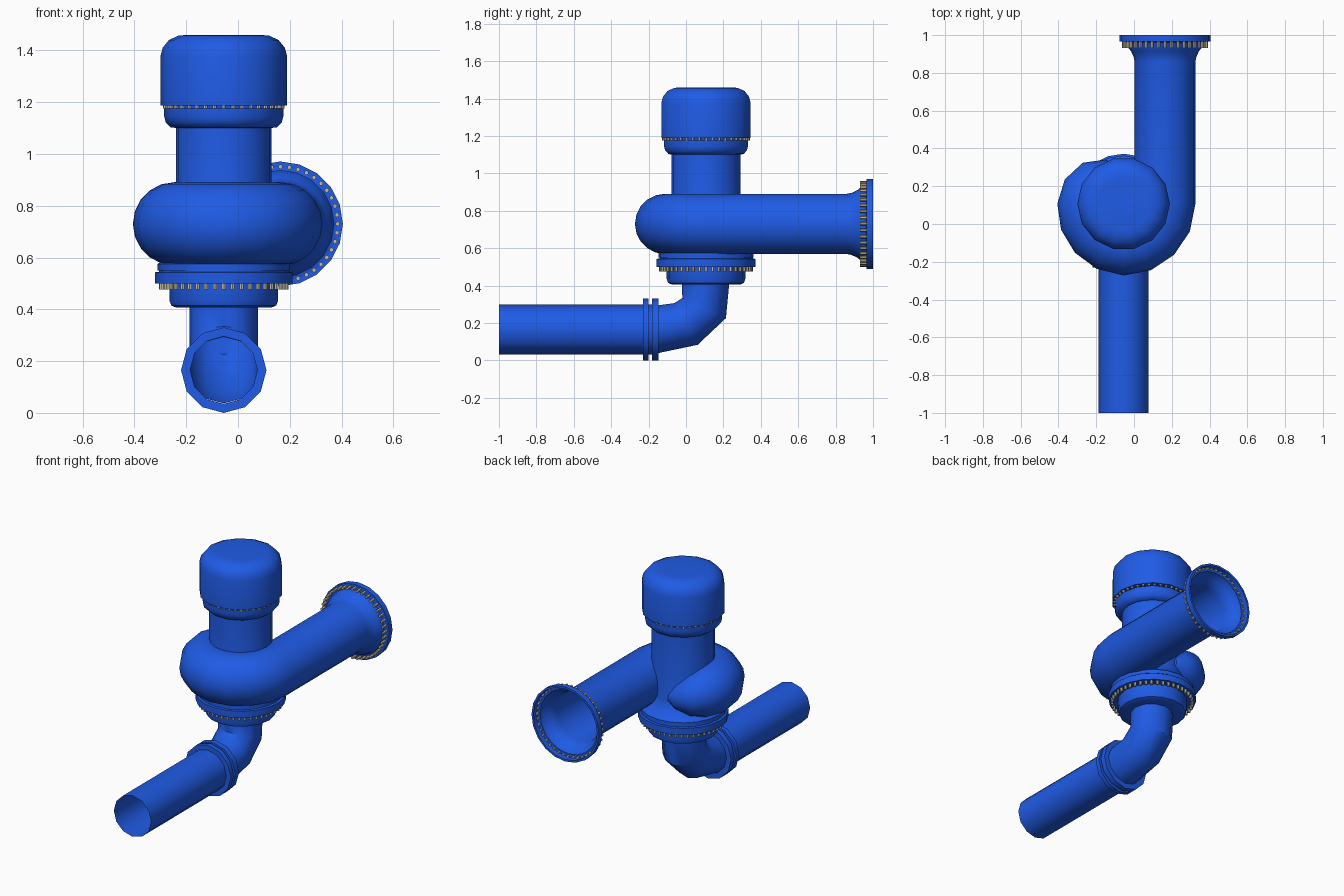
import bpy, bmesh, math
from mathutils import Vector, Matrix

if "Cube" in bpy.data.objects:
    bpy.data.objects.remove(bpy.data.objects["Cube"])

CX, CY = -0.055, 0.107          # vertical pump axis
OX, OZ = 0.164, 0.73            # outlet axis
IZ = 0.165                      # inlet axis height


def material(name, rgb):
    m = bpy.data.materials.new(name)
    m.diffuse_color = (*rgb, 1)
    m.use_nodes = True
    m.node_tree.nodes["Principled BSDF"].inputs["Base Color"].default_value = m.diffuse_color
    return m


BLUE = material("blue paint", (0.014, 0.105, 0.79))
METAL = material("bolt metal", (0.56, 0.51, 0.36))


def finish(name, bm, mat, angle=40):
    me = bpy.data.meshes.new(name)
    bm.to_mesh(me)
    bm.free()
    me.materials.append(mat)
    ob = bpy.data.objects.new(name, me)
    bpy.context.collection.objects.link(ob)
    bpy.ops.object.select_all(action='DESELECT')
    ob.select_set(True)
    bpy.context.view_layer.objects.active = ob
    bpy.ops.object.shade_smooth_by_angle(angle=math.radians(angle))
    return ob


def loft(name, rings, cap_start=False, cap_end=False):
    """Skin a list of point rings."""
    bm = bmesh.new()
    rows = [[bm.verts.new(p) for p in r] for r in rings]
    n = len(rows[0])
    for a, b in zip(rows, rows[1:]):
        for i in range(n):
            j = (i + 1) % n
            bm.faces.new((a[i], a[j], b[j], b[i]))
    if cap_start:
        bm.faces.new(rows[0][::-1])
    if cap_end:
        bm.faces.new(rows[-1])
    bmesh.ops.recalc_face_normals(bm, faces=bm.faces)
    return finish(name, bm, BLUE)


def ring(c, u, v, ru, rv, n):
    c, u, v = Vector(c), Vector(u), Vector(v)
    return [c + u * ru * math.cos(2 * math.pi * i / n) + v * rv * math.sin(2 * math.pi * i / n)
            for i in range(n)]


def lathe_z(name, profile, n, **caps):
    return loft(name, [ring((CX, CY, h), (1, 0, 0), (0, 1, 0), r, r, n) for r, h in profile], **caps)


def lathe_y(name, x, z, profile, n, **caps):
    return loft(name, [ring((x, h, z), (1, 0, 0), (0, 0, 1), r, r, n) for r, h in profile], **caps)


def bolts(name, centre, u, v, radius, count, length, size=0.008):
    bm = bmesh.new()
    axis = Vector(u).cross(Vector(v))
    rot = axis.to_track_quat('Z', 'Y').to_matrix().to_4x4()
    for p in ring(centre, u, v, radius, radius, count):
        bmesh.ops.create_cone(bm, cap_ends=True, segments=6, radius1=size, radius2=size,
                              depth=length, matrix=Matrix.Translation(p) @ rot)
    return finish(name, bm, METAL, 30)


X, Y, Z = (1, 0, 0), (0, 1, 0), (0, 0, 1)

# Motor on top
lathe_z("motor_cap", [(0.2, 1.188), (0.245, 1.188), (0.245, 1.375), (0.236, 1.41), (0.212, 1.44),
                      (0.175, 1.457), (0.14, 1.46)], 14, cap_start=True, cap_end=True)
lathe_z("motor_base", [(0.18, 1.1), (0.205, 1.103), (0.224, 1.122), (0.23, 1.145), (0.23, 1.176),
                       (0.2, 1.19)], 14, cap_start=True, cap_end=True)
bolts("motor_bolts", (CX, CY, 1.183), X, Y, 0.228, 40, 0.014, 0.008)

# Neck and casing core, flaring to the lower flange
lathe_z("casing_core", [(0.185, 1.11), (0.185, 0.68), (0.2, 0.63), (0.235, 0.59), (0.255, 0.575),
                        (0.255, 0.55), (0.2, 0.55)], 20, cap_start=True, cap_end=True)
lathe_z("lower_flange", [(0.25, 0.555), (0.25, 0.545), (0.265, 0.543), (0.265, 0.5), (0.2, 0.5)],
        20, cap_start=True, cap_end=True)
bolts("lower_flange_bolts", (CX, CY, 0.489), X, Y, 0.243, 44, 0.026, 0.009)
lathe_z("inlet_collar", [(0.21, 0.505), (0.21, 0.435), (0.203, 0.415), (0.185, 0.407), (0.12, 0.407)],
        16, cap_start=True, cap_end=True)

# Spiral volute: a tube wound round the core whose tail tapers into it
volute = []
tail = [(262, 0.175, 0.025), (247.5, 0.178, 0.075), (225, 0.185, 0.122), (202.5, 0.188, 0.149)]
body = [(22.5 * k, 0.219 - 0.029 * max(0, 22.5 * k - 90) / 90, 0.161) for k in range(8, -1, -1)]
for deg, path_r, tube_r in tail + body:
    a = math.radians(-deg)
    radial = Vector((math.cos(a), math.sin(a), 0))
    centre = Vector((CX, CY, OZ - 0.25 * (0.161 - tube_r))) + radial * path_r
    volute.append(ring(centre, radial, Z, tube_r, tube_r, 20))
# Straight discharge, flared bell and rim, with the hollow mouth
for r, y in [(0.161, 0.86), (0.166, 0.885), (0.18, 0.915), (0.2, 0.94), (0.205, 0.965), (0.241, 0.965),
             (0.241, 1.0), (0.228, 1.0), (0.226, 0.966), (0.207, 0.962), (0.2, 0.945)]:
    volute.append(ring((OX, y, OZ), X, Z, r, r, 20))
loft("volute_and_outlet", volute, cap_start=True)
bolts("outlet_bolts", (OX, 0.953, OZ), Z, X, 0.221, 40, 0.044, 0.009)

# Inlet elbow
elbow = []
pts = [(0.105, 0.43), (0.097, 0.28), (0.0, 0.195), (-0.16, IZ)]
norms = [(1, 0), (0.91, -0.42), (0.49, -0.87), (0, -1)]
for (y, z), (ny, nz) in zip(pts, norms):
    elbow.append(ring((CX, y, z), X, (0, ny, nz), 0.133, 0.128, 12))
loft("inlet_elbow", elbow)

# Pair of inlet flanges and the open inlet pipe
for name, y0, y1 in [("elbow_flange", -0.183, -0.147), ("pipe_flange", -0.23, -0.2)]:
    lathe_y(name, CX, IZ, [(0.13, y0), (0.165, y0), (0.165, y1), (0.13, y1)], 12)
lathe_y("inlet_pipe", CX, IZ, [(0.133, -1.0), (0.133, -0.15)], 12)
